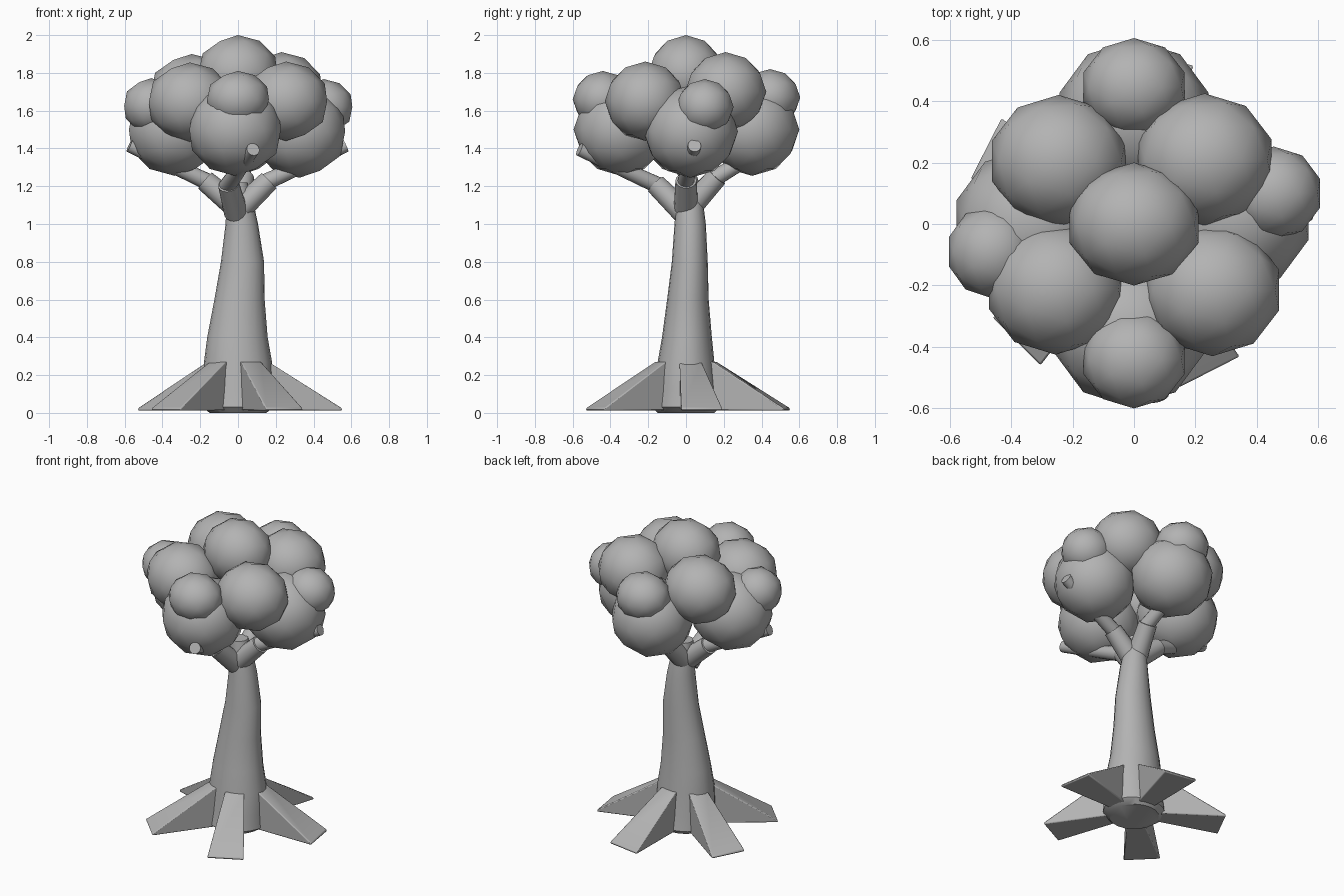
import bpy, bmesh, math
from mathutils import Vector

if "Cube" in bpy.data.objects:
    bpy.data.objects.remove(bpy.data.objects["Cube"])

grey = bpy.data.materials.new("plain_grey")
grey.diffuse_color = (0.45, 0.45, 0.45, 1)
grey.use_nodes = True
grey.node_tree.nodes["Principled BSDF"].inputs["Base Color"].default_value = grey.diffuse_color


def finish(bm, name, smooth=True):
    bmesh.ops.recalc_face_normals(bm, faces=bm.faces)
    me = bpy.data.meshes.new(name)
    bm.to_mesh(me)
    bm.free()
    me.materials.append(grey)
    for p in me.polygons:
        p.use_smooth = smooth
    ob = bpy.data.objects.new(name, me)
    bpy.context.collection.objects.link(ob)
    return ob


def sharpen(ob, angle=40):
    bpy.ops.object.select_all(action='DESELECT')
    ob.select_set(True)
    bpy.context.view_layer.objects.active = ob
    bpy.ops.object.shade_smooth_by_angle(angle=math.radians(angle))


# Trunk: oval rings (height, centre x, centre y, radius x, radius y)
rings = [(0.0, 0, 0, .15, .15), (.03, 0, 0, .19, .18), (.12, 0, 0, .185, .165),
         (.27, 0, 0, .18, .15), (.4, -.003, .005, .16, .132),
         (.6, .008, .01, .133, .11), (.8, .024, .02, .114, .095),
         (1.0, .02, .022, .086, .083), (1.12, .01, .02, .07, .07),
         (1.22, .0, .015, .05, .055)]
bm = bmesh.new()
sides, loops = 20, []
for z, cx, cy, rx, ry in rings:
    loops.append([bm.verts.new((cx + rx * math.cos(2 * math.pi * i / sides),
                                cy + ry * math.sin(2 * math.pi * i / sides), z))
                  for i in range(sides)])
for a, b in zip(loops, loops[1:]):
    for i in range(sides):
        j = (i + 1) % sides
        bm.faces.new((a[i], a[j], b[j], b[i]))
bm.faces.new(loops[0])
bm.faces.new(loops[-1])
sharpen(finish(bm, "trunk"))

# Roots: five wedges that widen towards the tip
for k in range(5):
    ang = math.radians(9 + 72 * k)
    out = Vector((math.cos(ang), math.sin(ang), 0))
    side = Vector((-out.y, out.x, 0))
    bm = bmesh.new()
    profile = [(.08, .045, .015), (.08, .045, .27), (.155, .06, .27),
               (.54, .11, .025), (.54, .11, .012)]
    left, right = [[bm.verts.new(out * r + side * (w * s) + Vector((0, 0, z)))
                    for r, w, z in profile] for s in (1, -1)]
    bm.faces.new(left)
    bm.faces.new(right)
    for i in range(5):
        j = (i + 1) % 5
        bm.faces.new((left[i], left[j], right[j], right[i]))
    ob = finish(bm, f"root_{k + 1}")
    bev = ob.modifiers.new("soft_edges", 'BEVEL')
    bev.width, bev.segments = .012, 2
    sharpen(ob)


# Branches: a thick lower piece and a thinner, tapering upper piece
def limb(name, a, b, r1, r2):
    a, b = Vector(a), Vector(b)
    d = b - a
    bm = bmesh.new()
    bmesh.ops.create_cone(bm, cap_ends=True, segments=16, radius1=r1,
                          radius2=r2, depth=d.length)
    bm.transform(d.to_track_quat('Z', 'Y').to_matrix().to_4x4())
    bmesh.ops.translate(bm, verts=bm.verts, vec=(a + b) / 2)
    sharpen(finish(bm, name))


branches = {
    "front": ((-.01, -.01, 1.06), (-.05, -.16, 1.21), (.08, -.565, 1.395)),
    "right": ((.02, 0, 1.09), (.165, 0, 1.23), (.57, .045, 1.415)),
    "back": ((0, .03, 1.1), (.03, .165, 1.25), (0, .45, 1.42)),
    "left": ((-.02, 0, 1.1), (-.175, .01, 1.23), (-.575, -.05, 1.415)),
}
for name, (a, b, c) in branches.items():
    a, b, c = Vector(a), Vector(b), Vector(c)
    limb(name + "_branch_lower", a, b, .064, .056)
    limb(name + "_branch_upper", b - (c - b) * .08, c, .045, .035)

# Foliage: faceted-outline balls (centre, radii)
LOW, MID, SMALL = (.255, .25, .245), (.228, .215, .21), (.172, .16, .15)
clumps = {
    "front_clump": ((-.015, -.345, 1.5), LOW),
    "right_clump": ((.325, .025, 1.49), LOW),
    "back_clump": ((.0, .35, 1.5), LOW),
    "left_clump": ((-.335, 0, 1.5), LOW),
    "front_left_clump": ((-.255, -.21, 1.645), MID),
    "front_right_clump": ((.255, -.215, 1.65), MID),
    "back_left_clump": ((-.245, .205, 1.69), MID),
    "back_right_clump": ((.23, .21, 1.7), MID),
    "top_clump": ((0, 0, 1.795), (.22, .2, .205)),
    "front_small_clump": ((0, -.44, 1.66), SMALL),
    "back_small_clump": ((0, .445, 1.67), SMALL),
    "right_small_clump": ((.455, .1, 1.62), (.158, .152, .147)),
    "left_small_clump": ((-.46, -.09, 1.625), (.15, .152, .147)),
}
for name, (c, s) in clumps.items():
    bm = bmesh.new()
    bmesh.ops.create_icosphere(bm, subdivisions=2, radius=1)
    bmesh.ops.scale(bm, verts=bm.verts, vec=s)
    bmesh.ops.translate(bm, verts=bm.verts, vec=c)
    finish(bm, name)
